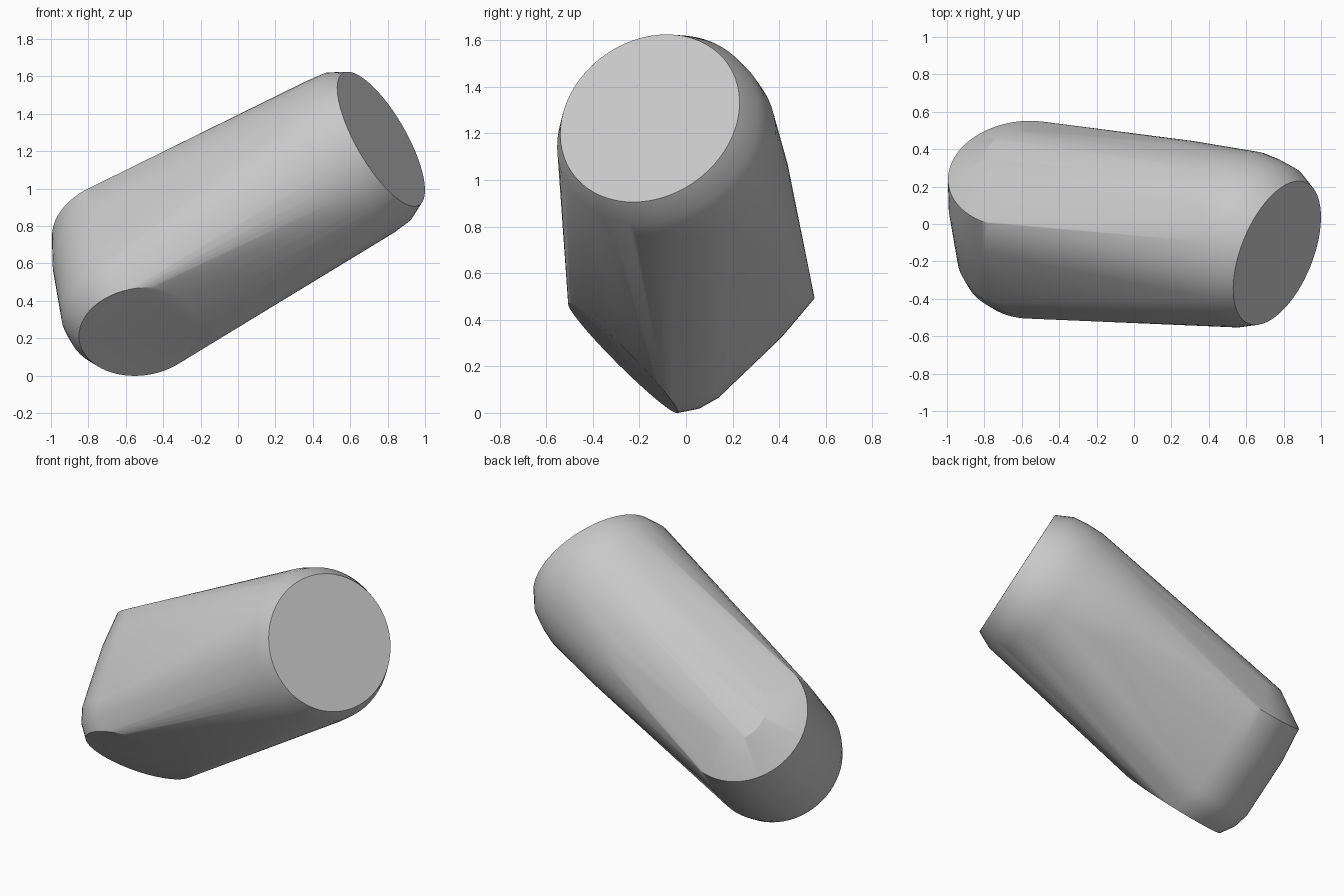
import bpy, bmesh, math
from mathutils import Vector

cube = bpy.data.objects.get("Cube")
if cube:
    bpy.data.objects.remove(cube, do_unlink=True)

grey = bpy.data.materials.new("plain_grey")
grey.use_nodes = True
colour = (0.58, 0.58, 0.58, 1)
grey.diffuse_color = colour
grey.node_tree.nodes["Principled BSDF"].inputs["Base Color"].default_value = colour

SIDES = 64


def add_drum(bm, centre, outward, profile):
    """Rings of points behind a flat end disc: profile is (depth, radius)."""
    normal = Vector(outward).normalized()
    turn = normal.to_track_quat('Z', 'Y')
    for depth, radius in profile:
        for i in range(SIDES):
            a = math.tau * i / SIDES
            ring = Vector((radius * math.cos(a), radius * math.sin(a), -depth))
            bm.verts.new(Vector(centre) + turn @ ring)


bm = bmesh.new()

# Upper end: flat disc with a chamfered rim, narrowing towards the middle
add_drum(bm, (0.765, -0.155, 1.265), (0.817, -0.33, 0.47),
         [(0, 0.408), (0.1, 0.457), (0.2, 0.468), (0.3, 0.468), (0.7, 0.39)])

# Lower end: short drum lying across the body, chamfered below, shallow cap above
add_drum(bm, (-0.52, -0.27, 0.235), (0.1, -0.7, -0.7),
         [(0, 0.332), (0.08, 0.385), (0.17, 0.41), (0.55, 0.418),
          (0.764, 0.4), (0.9, 0.19)])

# Taut skin stretched over both drums
hull = bmesh.ops.convex_hull(bm, input=bm.verts[:])
loose = {v for v in hull["geom_interior"] + hull["geom_unused"]
         if isinstance(v, bmesh.types.BMVert)}
bmesh.ops.delete(bm, geom=list(loose), context='VERTS')
bmesh.ops.dissolve_limit(bm, angle_limit=math.radians(0.3),
                         verts=bm.verts[:], edges=bm.edges[:])
bmesh.ops.recalc_face_normals(bm, faces=bm.faces[:])

mesh = bpy.data.meshes.new("body")
bm.to_mesh(mesh)
bm.free()
mesh.materials.append(grey)
body = bpy.data.objects.new("body", mesh)
bpy.context.collection.objects.link(body)

bpy.ops.object.select_all(action='DESELECT')
body.select_set(True)
bpy.context.view_layer.objects.active = body
bpy.ops.object.shade_smooth_by_angle(angle=math.radians(22))
